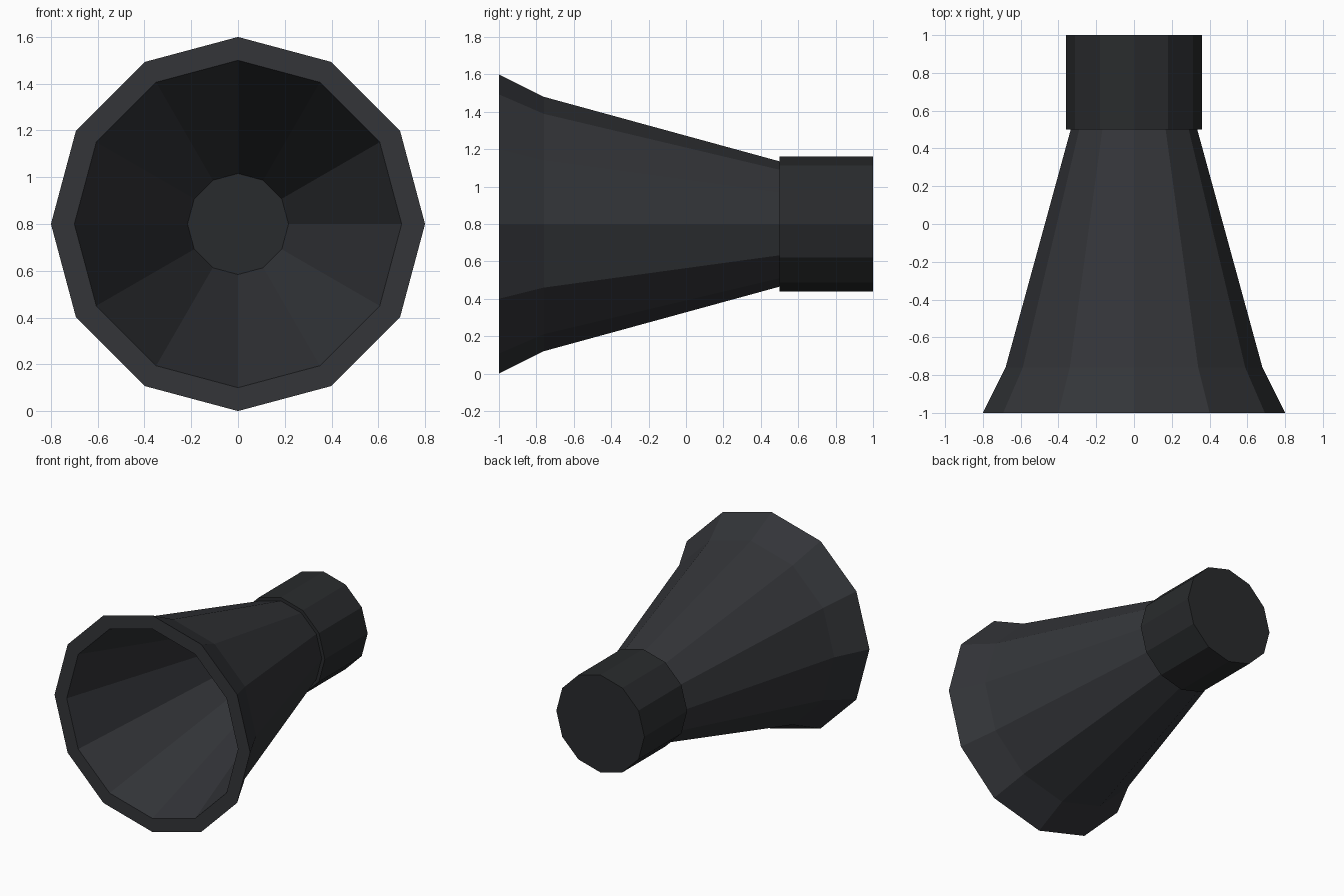
import bpy, bmesh
from math import cos, sin, pi

if "Cube" in bpy.data.objects:
    bpy.data.objects.remove(bpy.data.objects["Cube"])

SIDES = 12
CENTRE_Z = 0.8


def make_part(name, profile, colour, closed):
    """Revolve (y, radius) points about the y axis; cap both ends unless the profile is a closed loop."""
    bm = bmesh.new()
    rings = []
    for y, r in profile:
        rings.append([bm.verts.new((r * cos(2 * pi * i / SIDES), y,
                                    CENTRE_Z + r * sin(2 * pi * i / SIDES)))
                      for i in range(SIDES)])
    pairs = list(zip(rings, rings[1:]))
    if closed:
        pairs.append((rings[-1], rings[0]))
    else:
        bm.faces.new(rings[0])
        bm.faces.new(rings[-1])
    for a, b in pairs:
        for i in range(SIDES):
            j = (i + 1) % SIDES
            bm.faces.new((a[i], a[j], b[j], b[i]))
    bmesh.ops.recalc_face_normals(bm, faces=bm.faces)
    mesh = bpy.data.meshes.new(name)
    bm.to_mesh(mesh)
    bm.free()
    mat = bpy.data.materials.new(name + "_material")
    mat.diffuse_color = (*colour, 1)
    mat.use_nodes = True
    mat.node_tree.nodes["Principled BSDF"].inputs["Base Color"].default_value = mat.diffuse_color
    mesh.materials.append(mat)
    obj = bpy.data.objects.new(name, mesh)
    bpy.context.collection.objects.link(obj)
    return obj


# Hollow flared horn: outer wall, neck end, inner wall, front rim
make_part("horn", [(-1.0, 0.8), (-0.76, 0.68), (0.5, 0.335), (0.5, 0.216), (-1.0, 0.7)],
          (0.033, 0.035, 0.040), closed=True)

# Solid collar behind the neck; its front cap is the floor of the horn
make_part("collar", [(0.5, 0.36), (1.0, 0.36)], (0.022, 0.024, 0.026), closed=False)
